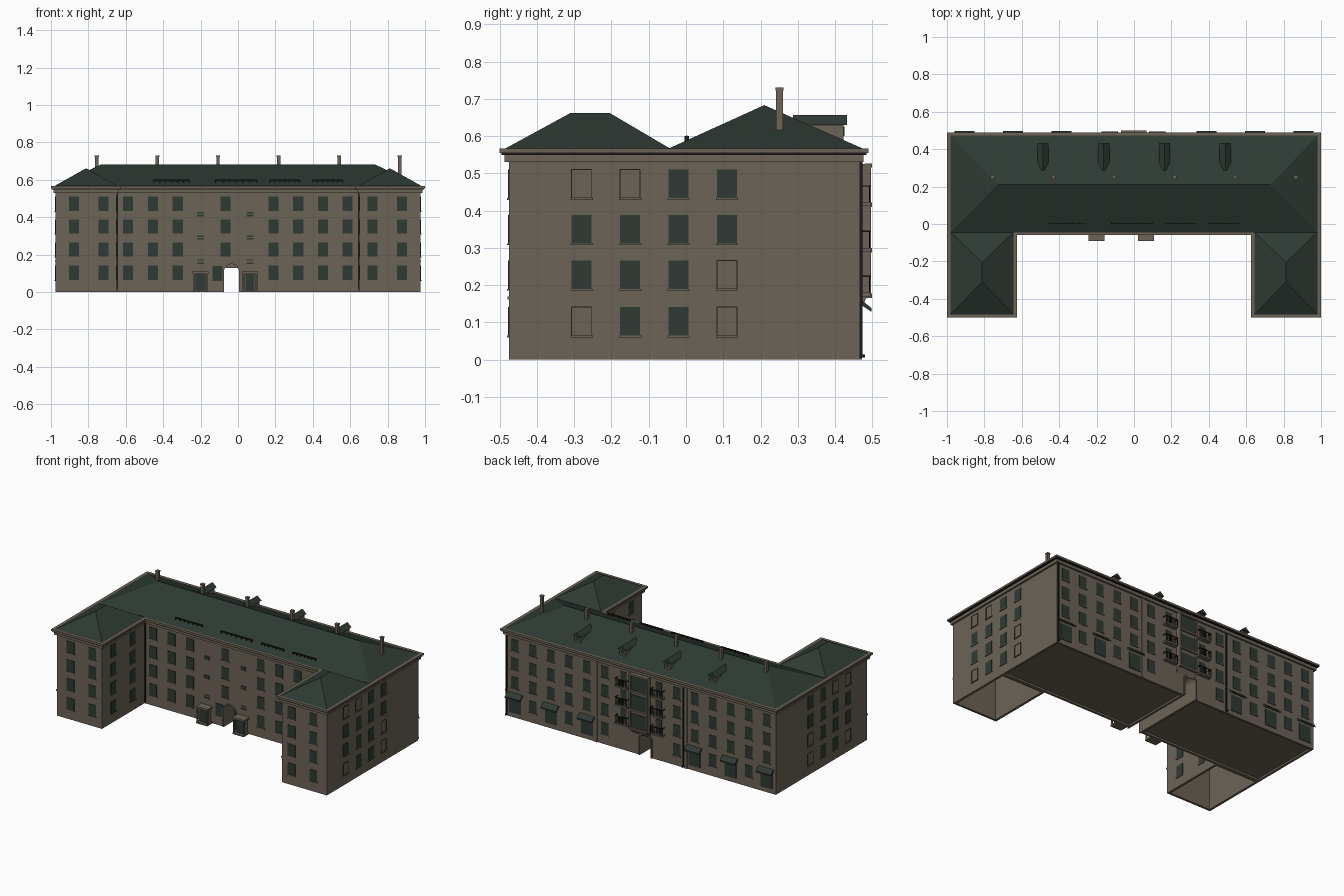
import bpy, bmesh, math
from mathutils import Vector

cube = bpy.data.objects.get("Cube")
if cube:
    bpy.data.objects.remove(cube, do_unlink=True)


def material(name, rgb):
    m = bpy.data.materials.new(name)
    m.use_nodes = True
    m.diffuse_color = (*rgb, 1)
    m.node_tree.nodes["Principled BSDF"].inputs["Base Color"].default_value = (*rgb, 1)
    return m


STONE = material("warm_grey_stone", (0.15, 0.125, 0.095))
GREEN = material("dark_green", (0.028, 0.042, 0.033))
METAL = material("black_metal", (0.012, 0.011, 0.009))


class Part:
    """Collects simple solids into one named object."""

    def __init__(self, name, mat):
        self.name, self.mat, self.bm = name, mat, bmesh.new()

    def solid(self, pts, vec, caps=True):
        a = [self.bm.verts.new(p) for p in pts]
        b = [self.bm.verts.new(Vector(p) + Vector(vec)) for p in pts]
        n = len(a)
        for i in range(n):
            j = (i + 1) % n
            self.bm.faces.new((a[i], a[j], b[j], b[i]))
        if caps:
            self.bm.faces.new(a[::-1])
            self.bm.faces.new(b)

    def box(self, x0, x1, y0, y1, z0, z1):
        self.solid([(x0, y0, z0), (x1, y0, z0), (x1, y1, z0), (x0, y1, z0)], (0, 0, z1 - z0))

    def hull(self, pts):
        vs = [self.bm.verts.new(p) for p in pts]
        bmesh.ops.convex_hull(self.bm, input=vs)

    def done(self):
        bmesh.ops.recalc_face_normals(self.bm, faces=self.bm.faces[:])
        me = bpy.data.meshes.new(self.name)
        self.bm.to_mesh(me)
        self.bm.free()
        me.materials.append(self.mat)
        ob = bpy.data.objects.new(self.name, me)
        bpy.context.collection.objects.link(ob)
        return ob


WX, FRONT, BACK, WING, COURT = 0.975, -0.475, 0.465, 0.65, -0.035


def outline(d, z):
    """U-shaped plan of the building, grown outward by d."""
    right = [(WING - d, COURT - d), (WING - d, FRONT - d), (WX + d, FRONT - d), (WX + d, BACK + d)]
    return [(x, y, z) for x, y in right] + [(-x, y, z) for x, y in reversed(right)]


def slab(name, mat, d, z0, z1, caps=True):
    p = Part(name, mat)
    p.solid(outline(d, z0), (0, 0, z1 - z0), caps)
    return p.done()


# Walls with an arched passage and hollow underside
walls = slab("walls", STONE, 0, 0, 0.55)
cut = Part("cutter", STONE)
AX, AR, SPRING = -0.035, 0.04, 0.11


def arch(r, y, base):
    arc = [(AX + r * math.cos(t * math.pi / 12), y, SPRING + r * math.sin(t * math.pi / 12)) for t in range(13)]
    return [(AX + r, y, base)] + arc + [(AX - r, y, base)]


cut.solid(arch(AR, -0.2, -0.1), (0, 0.9, 0))
for s in (-1, 1):
    xs = sorted((s * 0.665, s * 0.96))
    cut.box(*xs, -0.46, -0.045, -0.1, 0.5)
cut.box(-0.96, -0.09, -0.02, 0.45, -0.1, 0.012)
cut.box(0.02, 0.96, -0.02, 0.45, -0.1, 0.012)
cutter = cut.done()
mod = walls.modifiers.new("openings", "BOOLEAN")
mod.operation, mod.solver, mod.object = "DIFFERENCE", "EXACT", cutter
bpy.context.view_layer.objects.active = walls
bpy.ops.object.modifier_apply(modifier=mod.name)
bpy.data.objects.remove(cutter, do_unlink=True)

# String course, cornice, gutter and eaves
slab("string_course", STONE, 0.004, 0.162, 0.17, caps=False)
slab("cornice", STONE, 0.012, 0.53, 0.55)
slab("gutter", METAL, 0.02, 0.549, 0.555)
slab("eaves", STONE, 0.025, 0.555, 0.567)

# Hipped roofs
EZ = 0.565
roof = Part("main_roof", GREEN)
roof.hull([(x, y, EZ) for x in (-0.985, 0.985) for y in (-0.05, 0.478)] + [(x, 0.21, 0.683) for x in (-0.73, 0.73)])
roof.done()
roof = Part("wing_roofs", GREEN)
for s in (-1, 1):
    roof.hull([(s * x, y, EZ) for x in (0.64, 0.985) for y in (-0.488, -0.04)]
              + [(s * 0.812, y, 0.662) for y in (-0.31, -0.205)])
roof.done()

# Snow rails above the courtyard eave
rail = Part("snow_rails", METAL)
for x0, x1 in ((-0.45, -0.26), (-0.12, 0.1), (0.17, 0.33), (0.4, 0.56)):
    rail.box(x0, x1, 0.0, 0.004, 0.594, 0.602)
    n = 6
    for i in range(n + 1):
        x = x0 + (x1 - x0) * i / n
        rail.box(x - 0.002, x + 0.002, -0.004, 0.008, 0.578, 0.6)
rail.done()

# Chimneys
chim = Part("chimneys", STONE)
for i in range(6):
    x = -0.755 + i * 0.324
    chim.box(x - 0.009, x + 0.009, 0.242, 0.26, 0.6, 0.728)
    chim.box(x - 0.011, x + 0.011, 0.24, 0.262, 0.722, 0.73)
chim.done()

# Dormers on the rear slope
body, cap = Part("dormer_walls", STONE), Part("dormer_roofs", GREEN)
for i in range(4):
    x = -0.487 + i * 0.325
    body.box(x - 0.02, x + 0.02, 0.3, 0.423, 0.57, 0.632)
    cap.solid([(x - 0.03, 0.432, 0.63), (x + 0.03, 0.432, 0.63), (x, 0.432, 0.656)], (0, -0.145, 0))
    cap.box(x - 0.012, x + 0.012, 0.422, 0.426, 0.6, 0.626)
body.done()
cap.done()

# Windows: thin panes with stone sills on every wall
panes, sills, frames = Part("window_panes", GREEN), Part("window_sills", STONE), Part("window_frames", METAL)
ROWS = (0.065, 0.19, 0.312, 0.434)
HW, WH = 0.027, 0.076


def plate(part, axis, side, wall, c, half, z0, z1, t):
    a, b = sorted((wall - side * 0.002, wall + side * t))
    if axis == "y":
        part.box(c - half, c + half, a, b, z0, z1)
    else:
        part.box(a, b, c - half, c + half, z0, z1)


def window(axis, side, wall, c, z, glazed=True):
    if glazed:
        plate(panes, axis, side, wall, c, HW, z, z + WH, 0.003)
    else:
        for e in (-1, 1):
            plate(frames, axis, side, wall, c + e * HW, 0.0012, z, z + WH, 0.002)
        for h in (0, WH):
            plate(frames, axis, side, wall, c, HW, z + h - 0.001, z + h + 0.001, 0.002)
    plate(sills, axis, side, wall, c, HW + 0.003, z - 0.005, z, 0.006)


for r, z in enumerate(ROWS):
    for s in (-1, 1):
        for x in (0.72, 0.877):
            window("y", -1, FRONT, s * x, z)
        for y in (-0.36, -0.16):
            window("x", -s, s * WING, y, z)
        for k, y in enumerate((-0.28, -0.15, -0.02, 0.11)):
            window("x", s, s * WX, y, z, ("0110", "1110", "1111", "0011")[r][k] == "1")
        for k in range(6):
            if r or k % 2 == 0:
                window("y", 1, BACK, s * (0.26 + 0.13 * k), z)
    for x in (-0.588, -0.455, -0.322, 0.19, 0.322, 0.455, 0.585):
        window("y", -1, COURT, x, z)
    if r:
        window("y", -1, COURT, -0.066, z)

# Stairwell slits and entrance porches facing the courtyard
porch, doors = Part("porches", STONE), Part("doors", GREEN)
for x in (-0.2, 0.064):
    for z in (0.15, 0.28, 0.405):
        for dz in (0, 0.014):
            plate(panes, "y", -1, COURT, x, 0.018, z + dz, z + dz + 0.009, 0.003)
    porch.box(x - 0.04, x + 0.04, -0.09, COURT, 0, 0.01)
    porch.box(x - 0.042, x + 0.042, -0.09, COURT, 0.098, 0.11)
    porch.box(x - 0.03, x + 0.03, -0.07, COURT, 0.01, 0.1)
    plate(doors, "y", -1, -0.07, x, 0.024, 0.01, 0.097, 0.003)
    for e in (-1, 1):
        porch.box(x + e * 0.036 - 0.004, x + e * 0.036 + 0.004, -0.085, -0.077, 0.01, 0.1)
porch.done()

# Arch surround and the folded gate leaf beside it
trim = Part("arch_surround", STONE)
for y, dy in ((COURT, -0.008), (BACK, 0.008)):
    o, i = arch(AR + 0.008, y, 0), arch(AR, y, 0)
    for k in range(len(o) - 1):
        trim.solid([o[k], o[k + 1], i[k + 1], i[k]], (0, dy, 0))
trim.done()
doors.box(-0.135, -0.084, COURT - 0.006, COURT, 0.06, 0.14)

# Shop fronts and sloping awnings on the rear
awning = Part("awnings", GREEN)
for x in (0.387, 0.647, 0.907):
    for s in (-1, 1):
        c = s * x
        plate(doors, "y", 1, BACK, c, 0.042, 0.03, 0.135, 0.004)
        awning.solid([(c - 0.054, BACK, 0.165), (c - 0.054, 0.498, 0.138), (c - 0.054, 0.498, 0.128),
                      (c - 0.054, BACK, 0.15)], (0.108, 0, 0))
awning.done()
doors.done()

# Central glazed bay on the rear with corbel
bay = Part("rear_bay", STONE)
bay.box(-0.068, 0.066, BACK - 0.002, 0.484, 0.165, 0.525)
bay.solid([(-0.068, BACK, 0.13), (-0.068, 0.484, 0.165), (-0.068, BACK, 0.165)], (0.134, 0, 0))
for x in (-0.064, 0.062):
    bay.box(x - 0.005, x + 0.005, 0.48, 0.497, 0.165, 0.525)
for z in (0.165, 0.288, 0.41, 0.515):
    bay.box(-0.069, 0.067, 0.48, 0.499, z, z + 0.012)
bay.done()
for z in (0.177, 0.3, 0.422):
    plate(panes, "y", 1, 0.484, -0.001, 0.056, z, z + 0.09, 0.004)

# Side balconies with bar railings
slabs, bars = Part("balcony_slabs", STONE), Part("balcony_railings", METAL)
for c in (-0.13, 0.125):
    for z in (0.17, 0.29, 0.412):
        slabs.box(c - 0.044, c + 0.044, BACK, 0.495, z, z + 0.01)
        plate(panes, "y", 1, BACK, c, 0.022, z + 0.012, z + 0.098, 0.003)
        top = z + 0.052
        bars.box(c - 0.044, c + 0.044, 0.491, 0.495, top, top + 0.004)
        for e in (-1, 1):
            bars.box(c + e * 0.042 - 0.002, c + e * 0.042 + 0.002, BACK, 0.495, top, top + 0.004)
        for k in range(9):
            x = c - 0.042 + k * 0.0105
            bars.box(x - 0.0015, x + 0.0015, 0.491, 0.494, z, top)
slabs.done()
bars.done()
for part in (panes, sills, frames):
    part.done()

# Pilaster strips and drainpipes
strips = Part("pilasters", STONE)
pipes = Part("drainpipes", METAL)
for x in (-0.325, 0.325):
    strips.box(x - 0.01, x + 0.01, BACK - 0.002, BACK + 0.005, 0, 0.53)
for x in (-0.31, 0.968):
    pipes.box(x - 0.004, x + 0.004, BACK, BACK + 0.009, 0.012, 0.55)
    pipes.box(x - 0.004, x + 0.004, BACK, BACK + 0.016, 0.006, 0.014)
for s in (-1, 1):
    pipes.box(s * 0.645 - 0.003, s * 0.645 + 0.003, COURT - 0.007, COURT, 0.01, 0.55)
strips.done()
pipes.done()
